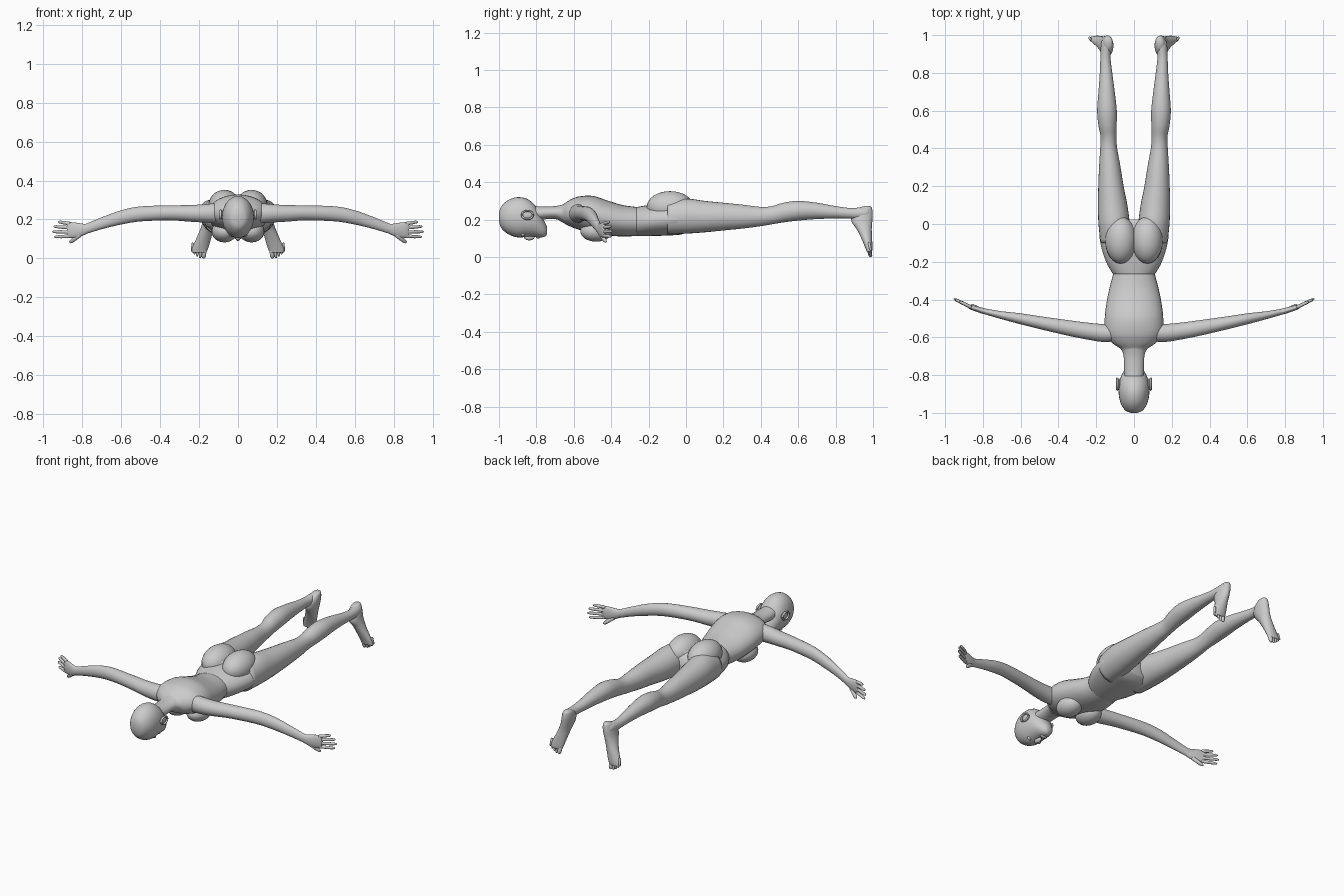
import bpy, bmesh, math
from mathutils import Vector, Matrix

SEG = 28


def smooth_path(rows, steps=4):
    """Catmull-Rom refinement of a list of number tuples."""
    out = []
    for i in range(len(rows) - 1):
        p0, p1 = rows[max(i - 1, 0)], rows[i]
        p2, p3 = rows[i + 1], rows[min(i + 2, len(rows) - 1)]
        for s in range(steps):
            t = s / steps
            out.append([0.5 * (2 * b + (c - a) * t + (2 * a - 5 * b + 4 * c - d) * t * t
                               + (3 * b - a - 3 * c + d) * t ** 3)
                        for a, b, c, d in zip(p0, p1, p2, p3)])
    out.append(list(rows[-1]))
    return out


def skin(bm, rings):
    """Bridge vertex rings into a closed tube."""
    vs = [[bm.verts.new(p) for p in r] for r in rings]
    n = len(vs[0])
    for a, b in zip(vs, vs[1:]):
        for i in range(n):
            j = (i + 1) % n
            bm.faces.new((a[i], a[j], b[j], b[i]))
    bm.faces.new(vs[0][::-1])
    bm.faces.new(vs[-1])


def loft(bm, rows, axis):
    """Rows: position on axis, centre, half width, low, high of the other two axes."""
    rings = []
    for pos, c, r, lo, hi in smooth_path(rows):
        ring = []
        for k in range(SEG):
            a = 2 * math.pi * k / SEG
            u = c + r * math.cos(a)
            v = (lo + hi) / 2 + (hi - lo) / 2 * math.sin(a)
            ring.append({'y': (u, pos, v), 'x': (pos, u, v), 'z': (u, v, pos)}[axis])
        rings.append(ring)
    skin(bm, rings)


def digit(bm, a, b, r):
    """Round-ended finger or toe from a to b."""
    a, b = Vector(a), Vector(b)
    q = (b - a).to_track_quat('Z', 'Y')
    prof = [(0, .8), (.1, 1), (.45, .92), (.55, .95), (.85, .8), (.95, .55), (1, .15)]
    skin(bm, [[a.lerp(b, t) + q @ Vector((r * s * math.cos(k * math.pi / 5),
                                          r * s * math.sin(k * math.pi / 5), 0))
               for k in range(10)] for t, s in prof])


def ball(bm, loc, rad):
    m = Matrix.Translation(loc) @ Matrix.Diagonal((*rad, 1))
    bmesh.ops.create_uvsphere(bm, u_segments=24, v_segments=16, radius=1, matrix=m)


def finish(bm, name, mirror=False):
    bmesh.ops.recalc_face_normals(bm, faces=bm.faces)
    me = bpy.data.meshes.new(name)
    bm.to_mesh(me)
    bm.free()
    ob = bpy.data.objects.new(name, me)
    bpy.context.collection.objects.link(ob)
    for p in me.polygons:
        p.use_smooth = True
    if mirror:
        ob.modifiers.new("mirror", 'MIRROR').use_axis[0] = True
    return ob


# Head: skull to chin, face pointing down
bm = bmesh.new()
loft(bm, [(-1.0, 0, .015, .195, .235), (-.988, 0, .045, .155, .27), (-.95, 0, .07, .122, .305),
          (-.9, 0, .081, .105, .32), (-.85, 0, .08, .108, .311), (-.81, 0, .07, .108, .28),
          (-.78, 0, .055, .105, .235), (-.757, 0, .038, .108, .19), (-.742, 0, .018, .122, .16)], 'y')
finish(bm, "head")

# Nose and lips
bm = bmesh.new()
ball(bm, (0, -.838, .106), (.013, .028, .017))
ball(bm, (0, -.79, .107), (.022, .012, .009))
finish(bm, "nose_and_lips")

# Eyes
bm = bmesh.new()
ball(bm, (.032, -.872, .121), (.016, .011, .011))
finish(bm, "eyes", True)

# Ears: thin bowl with a raised rim
bm = bmesh.new()
ball(bm, (.08, -.848, .225), (.009, .03, .022))
rim = []
for i in range(25):
    a = 2 * math.pi * i / 24
    rim.append([(.089 + .006 * math.sin(b),
                 -.848 + (.03 + .005 * math.cos(b)) * math.cos(a),
                 .225 + (.022 + .005 * math.cos(b)) * math.sin(a))
                for b in [k * math.pi / 4 for k in range(8)]])
skin(bm, rim)
finish(bm, "ears", True)

# Neck
bm = bmesh.new()
loft(bm, [(-.83, 0, .05, .19, .275), (-.77, 0, .052, .2, .27), (-.7, 0, .055, .203, .272),
          (-.64, 0, .07, .185, .285)], 'y')
finish(bm, "neck")

# Upper torso
bm = bmesh.new()
loft(bm, [(-.69, 0, .056, .203, .272), (-.66, 0, .072, .185, .28), (-.63, 0, .115, .168, .3),
          (-.58, 0, .15, .148, .322), (-.5, 0, .155, .125, .327), (-.42, 0, .146, .115, .302),
          (-.34, 0, .13, .11, .278), (-.27, 0, .112, .112, .268), (-.24, 0, .108, .115, .262)], 'y')
finish(bm, "torso")

# Chest
bm = bmesh.new()
ball(bm, (.07, -.48, .138), (.066, .085, .056))
finish(bm, "chest", True)

# Hips
bm = bmesh.new()
loft(bm, [(-.27, 0, .108, .113, .266), (-.2, 0, .148, .112, .278), (-.1, 0, .178, .115, .29),
          (-.02, 0, .18, .122, .29), (.025, 0, .14, .15, .27)], 'y')
finish(bm, "hips")

# Buttocks
bm = bmesh.new()
ball(bm, (.07, -.085, .268), (.083, .125, .084))
finish(bm, "buttocks", True)

# Legs
bm = bmesh.new()
loft(bm, [(-.1, .095, .082, .122, .3), (0, .105, .083, .125, .312), (.1, .113, .078, .132, .3),
          (.2, .122, .067, .142, .29), (.3, .128, .057, .152, .28), (.4, .134, .045, .165, .268),
          (.46, .135, .042, .175, .272), (.52, .14, .048, .185, .29), (.6, .143, .052, .195, .3),
          (.7, .145, .043, .203, .29), (.8, .148, .033, .206, .272), (.88, .151, .027, .205, .262),
          (.95, .147, .028, .2, .266), (.975, .144, .024, .21, .262)], 'y')
finish(bm, "legs", True)

# Feet: toes point down and outward, soles face back
bm = bmesh.new()
loft(bm, [(.272, .136, .014, .955, .985), (.262, .137, .024, .925, .994), (.23, .141, .032, .89, .998),
          (.19, .148, .033, .885, .996), (.15, .16, .034, .912, .993), (.1, .177, .038, .937, .995),
          (.05, .195, .041, .958, .997), (.03, .2, .037, .965, .995)], 'z')
toes = [(.176, 0, .0125), (.194, .001, .0085), (.209, .009, .008), (.223, .02, .008), (.235, .034, .0075)]
for x, z, r in toes:
    digit(bm, (x - .004, .978, z + .045), (x + .002, .988, z), r)
finish(bm, "feet", True)

# Arms
bm = bmesh.new()
loft(bm, [(.07, -.575, .04, .18, .288), (.15, -.578, .047, .183, .28), (.24, -.568, .045, .188, .274),
          (.35, -.55, .041, .195, .272), (.5, -.522, .034, .19, .267), (.6, -.502, .029, .174, .247),
          (.7, -.483, .021, .15, .211), (.78, -.465, .016, .126, .178), (.8, -.46, .015, .122, .174)], 'x')
finish(bm, "arms", True)

# Hands: palm, four fingers and thumb
bm = bmesh.new()
loft(bm, [(.775, -.466, .015, .127, .178), (.8, -.46, .016, .116, .178), (.83, -.451, .015, .106, .183),
          (.865, -.441, .012, .105, .186), (.88, -.436, .008, .108, .184)], 'x')
fingers = [(.178, .188, .925), (.157, .164, .948), (.135, .137, .955), (.114, .11, .945)]
for z0, z1, x in fingers:
    digit(bm, (.862, -.441, z0), (x, -.395 - (.955 - x) * .5, z1), .0095)
digit(bm, (.808, -.458, .125), (.866, -.428, .08), .012)
finish(bm, "hands", True)
